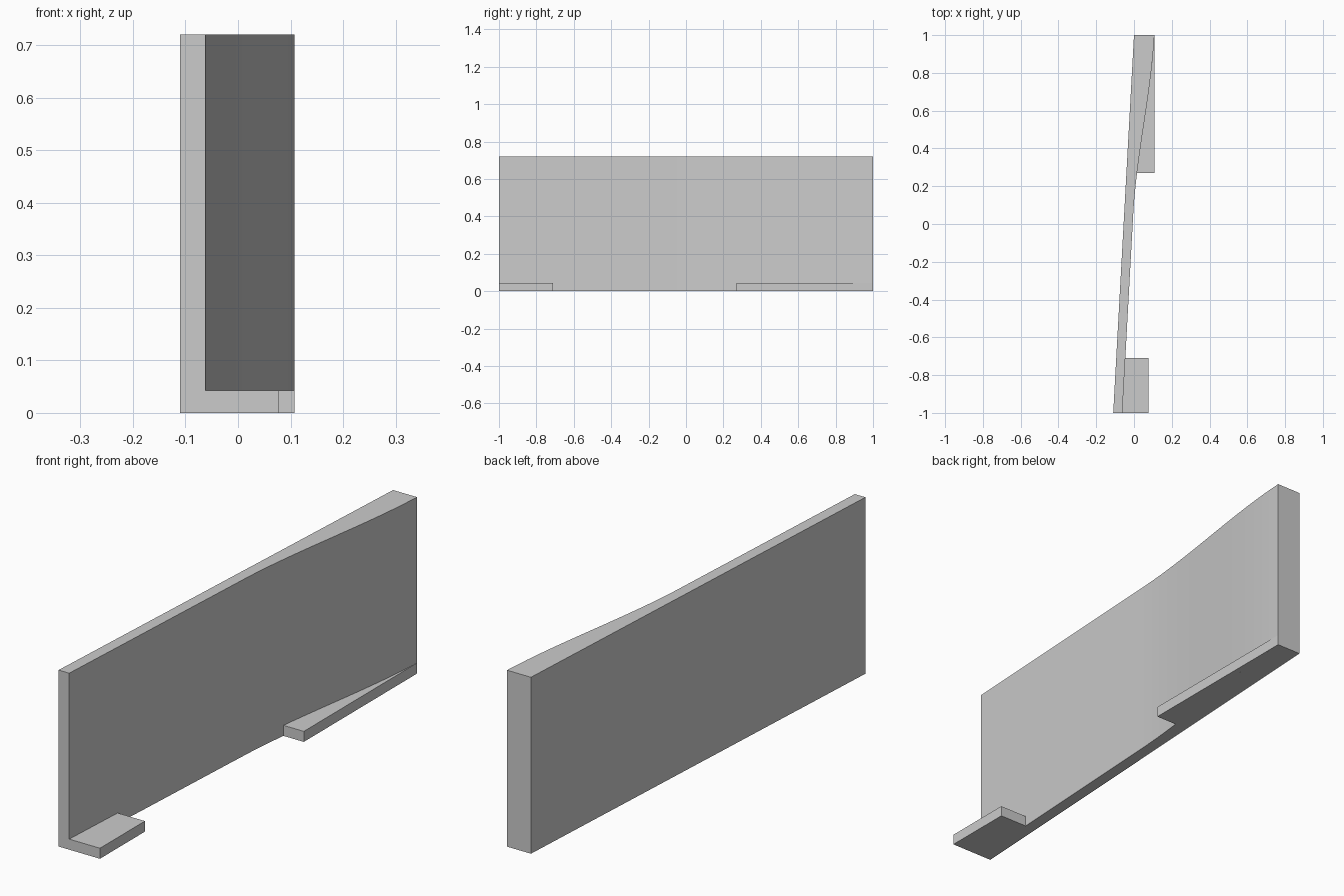
import bpy
import bmesh

cube = bpy.data.objects.get("Cube")
if cube:
    bpy.data.objects.remove(cube, do_unlink=True)

# Single plain grey
grey = bpy.data.materials.new("plain_grey")
grey.use_nodes = True
colour = (0.6, 0.6, 0.6, 1)
grey.diffuse_color = colour
grey.node_tree.nodes["Principled BSDF"].inputs["Base Color"].default_value = colour

HEIGHT = 0.72
FOOT = 0.043
LEFT, RIGHT = -0.11, 0.108


def flat_side(y):
    return LEFT + (y + 1) * -LEFT / 2


def curved_side(y):
    # Nearly constant thickness, flaring smoothly toward the back
    t = max(0, (y - 0.05) / 0.95)
    return flat_side(y) + 0.048 + 0.06 * t * t * (3 - 2 * t)


def curve_points(start, end, steps):
    ys = [start + (end - start) * i / steps for i in range(steps + 1)]
    return [(curved_side(y), y) for y in ys]


def prism(name, outline, height):
    bm = bmesh.new()
    base = bm.faces.new([bm.verts.new((x, y, 0)) for x, y in outline])
    top = bmesh.ops.extrude_face_region(bm, geom=[base])["geom"]
    bmesh.ops.translate(bm, vec=(0, 0, height),
                        verts=[v for v in top if isinstance(v, bmesh.types.BMVert)])
    bmesh.ops.recalc_face_normals(bm, faces=bm.faces)
    mesh = bpy.data.meshes.new(name)
    bm.to_mesh(mesh)
    bm.free()
    mesh.materials.append(grey)
    obj = bpy.data.objects.new(name, mesh)
    bpy.context.collection.objects.link(obj)
    bpy.ops.object.select_all(action="DESELECT")
    obj.select_set(True)
    bpy.context.view_layer.objects.active = obj
    bpy.ops.object.shade_smooth_by_angle(angle=0.5)
    return obj


# Upright panel: straight outer side, curved inner side
curve = curve_points(-1, 0.05, 2)[:-1] + curve_points(0.05, 1, 24)
prism("upright_panel", curve + [(flat_side(1), 1), (LEFT, -1)], HEIGHT)

# Feet follow the curved side of the panel
prism("front_foot", curve_points(-1, -0.71, 1) + [(0.077, -0.71), (0.077, -1)], FOOT)
prism("back_foot", curve_points(0.27, 1, 20) + [(RIGHT, 0.27)], FOOT)
